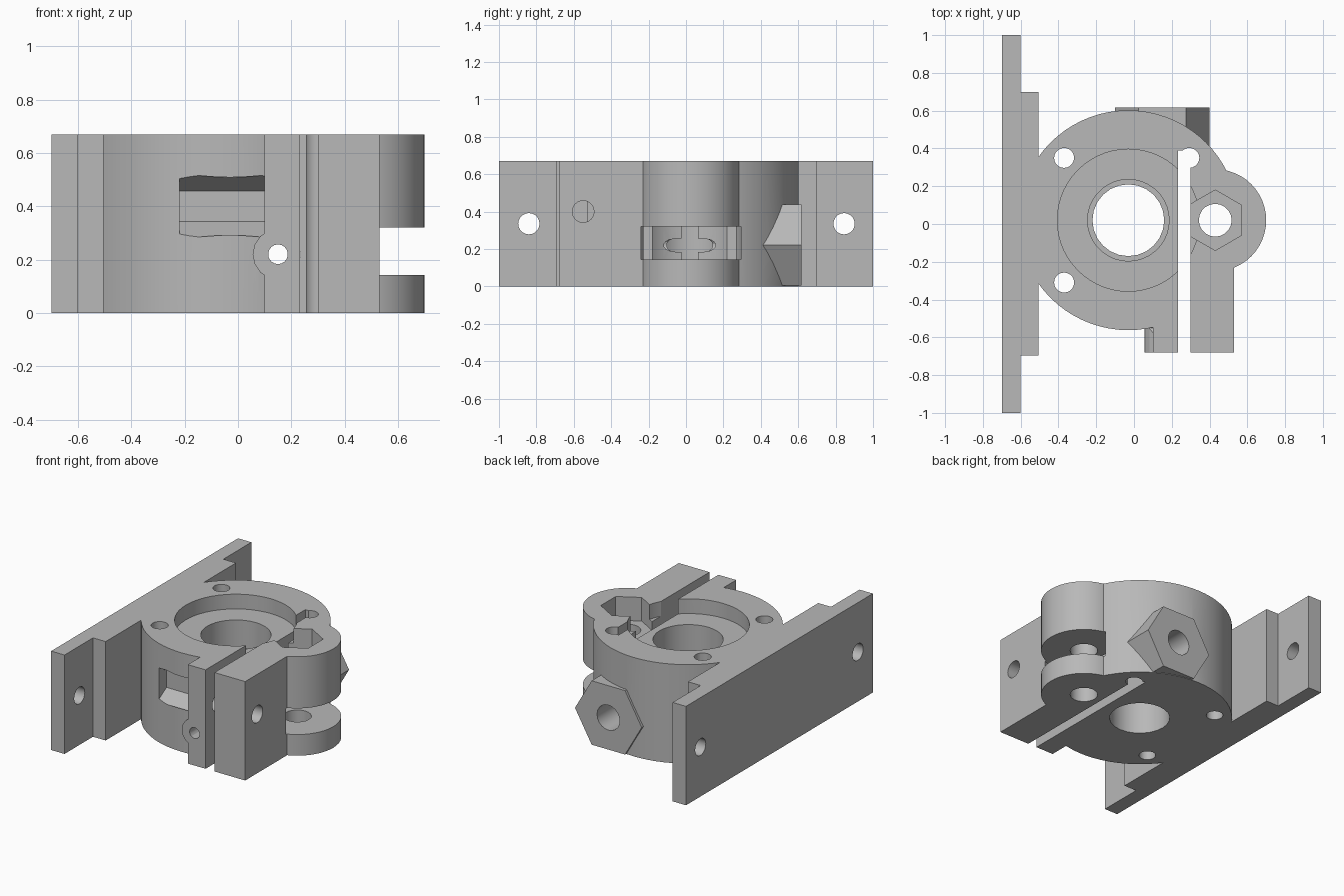
import bpy
from math import radians, pi
from mathutils import Matrix, Vector

if "Cube" in bpy.data.objects:
    bpy.data.objects.remove(bpy.data.objects["Cube"], do_unlink=True)

H = 0.67                    # overall height
BODY = (-0.03, 0.02)        # main bore axis
EAR = (0.43, 0.02)          # hinge bolt axis
FEED = (0.15, 0.22)         # x, z of the front-to-back channel
CLAMP = (-0.55, 0.40)       # y, z of the clamp screw

grey = bpy.data.materials.new("plain grey")
grey.use_nodes = True
colour = (0.48, 0.48, 0.48, 1)
grey.diffuse_color = colour
grey.node_tree.nodes["Principled BSDF"].inputs["Base Color"].default_value = colour


def finish(name):
    ob = bpy.context.object
    ob.name = name
    bpy.ops.object.transform_apply(location=True, rotation=True, scale=True)
    ob.data.materials.append(grey)
    return ob


def box(name, x, y, z=(0, H)):
    centre = [(a + b) / 2 for a, b in (x, y, z)]
    bpy.ops.mesh.primitive_cube_add(size=1, location=centre)
    bpy.context.object.scale = [b - a for a, b in (x, y, z)]
    return finish(name)


def prism(name, axis, centre, r, span, sides=24, turn=0.0):
    """Regular prism along an axis; centre holds the other two coordinates."""
    loc = list(centre)
    loc.insert("xyz".index(axis), sum(span) / 2)
    bpy.ops.mesh.primitive_cylinder_add(
        vertices=sides, radius=r, depth=span[1] - span[0], location=loc)
    ob = bpy.context.object
    tilt = {"x": Matrix.Rotation(pi / 2, 4, "Y"),
            "y": Matrix.Rotation(pi / 2, 4, "X"), "z": Matrix()}[axis]
    ob.rotation_euler = (tilt @ Matrix.Rotation(radians(turn), 4, "Z")).to_euler()
    return finish(name)


def combine(target, other, operation):
    mod = target.modifiers.new(operation.lower(), "BOOLEAN")
    mod.operation = operation
    mod.solver = "EXACT"
    mod.object = other
    bpy.ops.object.select_all(action="DESELECT")
    bpy.context.view_layer.objects.active = target
    target.select_set(True)
    bpy.ops.object.modifier_apply(modifier=mod.name)
    bpy.data.objects.remove(other, do_unlink=True)


THROUGH = (-0.1, H + 0.1)

# Solid parts: round housing, mounting plate, hinge ear, clamp jaws, bosses
housing = prism("clamp_housing", "z", BODY, 0.582, (0, H), 72)
solids = [
    box("mounting_plate", (-0.70, -0.60), (-1, 1)),
    box("plate_rib", (-0.61, -0.505), (-0.695, 0.70)),
    prism("hinge_ear", "z", EAR, 0.27, (0, H), 48),
    box("inner_jaw", (0.10, 0.26), (-0.68, -0.30)),
    box("outer_jaw", (0.26, 0.53), (-0.68, 0.0)),
    prism("front_boss", "y", FEED, 0.095, (-0.68, -0.40), 16),
    prism("rear_hex_boss", "y", FEED, 0.25, (0.25, 0.617), 6, 90),
]
for part in solids:
    combine(housing, part, "UNION")

# Cut-outs: stepped bore, slot, hinge gap, nut pockets and screw holes
cuts = [
    prism("bearing_recess", "z", BODY, 0.376, (0.57, H + 0.1), 56),
    prism("upper_bore", "z", BODY, 0.216, (0.38, 0.6), 36),
    prism("lower_bore", "z", BODY, 0.19, THROUGH, 24),
    box("clamp_slot", (0.233, 0.30), (-0.9, 0.388), THROUGH),
    prism("hinge_gap", "z", EAR, 0.28, (0.143, 0.32), 48),
    prism("hinge_bolt_hole", "z", EAR, 0.087, THROUGH, 20),
    prism("hinge_nut_pocket", "z", EAR, 0.16, (0.51, H + 0.1), 6),
    prism("feed_channel", "y", FEED, 0.037, (-1, 1), 18),
    prism("feed_inlet", "y", FEED, 0.085, (0.35, 1), 20),
    prism("clamp_screw_hole", "x", CLAMP, 0.058, (0, 0.8), 24),
    prism("clamp_head_pocket", "x", CLAMP, 0.1155, (-0.22, 0.10), 6, 90),
]
for x, y in ((-0.37, 0.35), (-0.37, -0.31), (0.293, 0.35)):
    cuts.append(prism("face_screw_hole", "z", (x, y), 0.053, THROUGH, 20))
for y in (-0.84, 0.845):
    cuts.append(prism("plate_hole", "x", (y, 0.335), 0.057, (-0.9, -0.55), 20))
for cutter in cuts:
    combine(housing, cutter, "DIFFERENCE")

bpy.ops.object.shade_smooth_by_angle(angle=radians(20))
